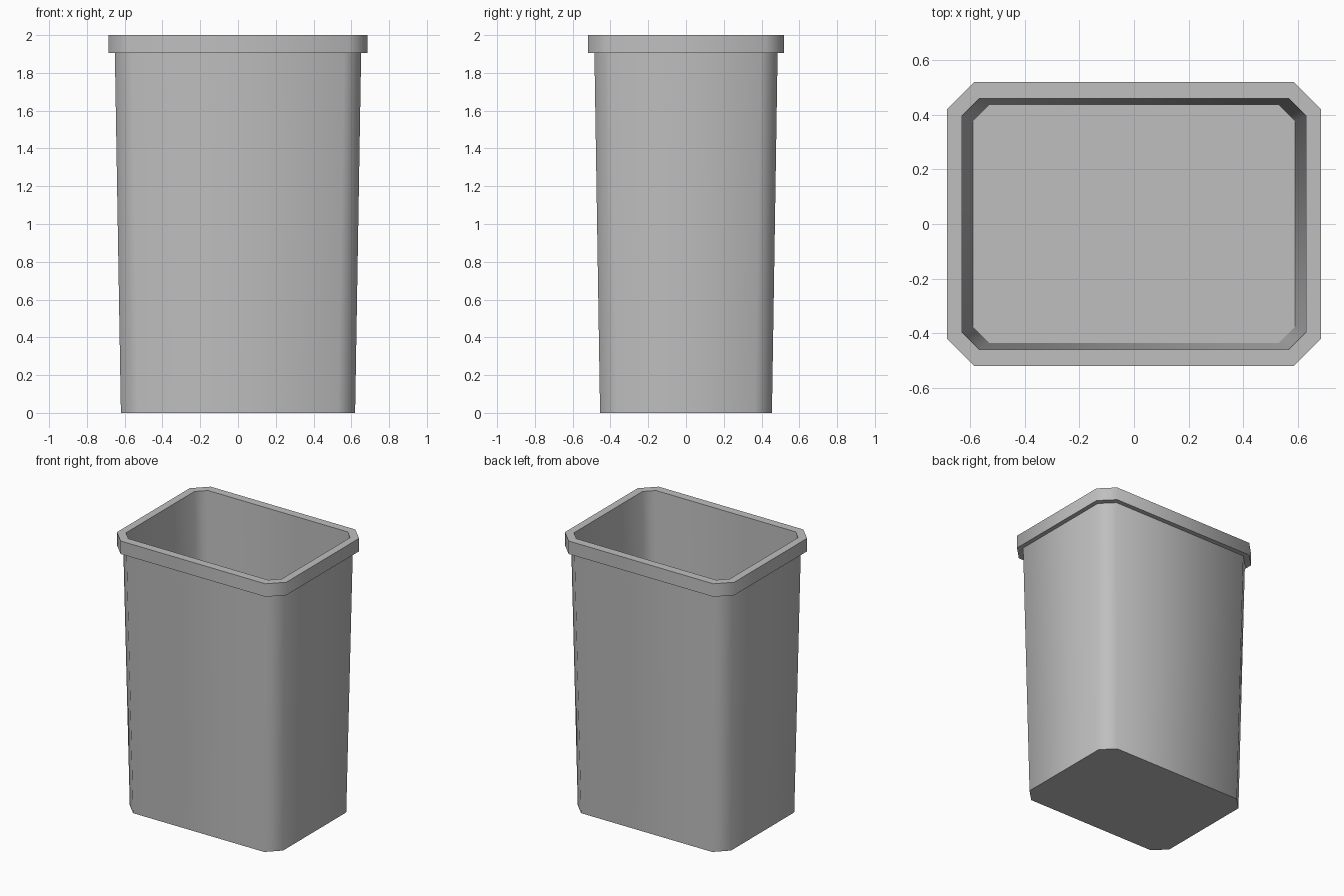
import bpy
import bmesh
import math

cube = bpy.data.objects.get("Cube")
if cube:
    bpy.data.objects.remove(cube, do_unlink=True)

grey = bpy.data.materials.new("grey plastic")
grey.use_nodes = True
colour = (0.52, 0.52, 0.52, 1)
grey.diffuse_color = colour
bsdf = next(n for n in grey.node_tree.nodes if n.type == 'BSDF_PRINCIPLED')
bsdf.inputs["Base Color"].default_value = colour


def octagon(bm, hx, hy, cut, z):
    """Rectangle ring with cut corners, counter-clockwise from above."""
    points = []
    for sx, sy in ((1, 1), (-1, 1), (-1, -1), (1, -1)):
        pair = [(sx * hx, sy * (hy - cut), z), (sx * (hx - cut), sy * hy, z)]
        points += pair if sx * sy > 0 else pair[::-1]
    return [bm.verts.new(p) for p in points]


def loft(name, sections):
    """Skin a stack of rings and cap both ends."""
    bm = bmesh.new()
    rings = [octagon(bm, *s) for s in sections]
    for low, high in zip(rings, rings[1:]):
        for i in range(len(low)):
            j = (i + 1) % len(low)
            bm.faces.new((low[i], low[j], high[j], high[i]))
    bm.faces.new(rings[0][::-1])
    bm.faces.new(rings[-1])
    bmesh.ops.recalc_face_normals(bm, faces=bm.faces)
    mesh = bpy.data.meshes.new(name)
    bm.to_mesh(mesh)
    bm.free()
    mesh.materials.append(grey)
    obj = bpy.data.objects.new(name, mesh)
    bpy.context.collection.objects.link(obj)
    bpy.ops.object.select_all(action='DESELECT')
    obj.select_set(True)
    bpy.context.view_layer.objects.active = obj
    bpy.ops.object.shade_smooth_by_angle(angle=math.radians(60))
    return obj


# Tapered hollow bin: outer wall, overhanging rim, inner wall, inner floor
loft("waste_bin", [
    (0.62, 0.455, 0.09, 0),
    (0.652, 0.485, 0.09, 1.905),
    (0.685, 0.52, 0.1, 1.905),
    (0.685, 0.52, 0.1, 2),
    (0.63, 0.46, 0.065, 2),
    (0.59, 0.435, 0.06, 0.03),
])
